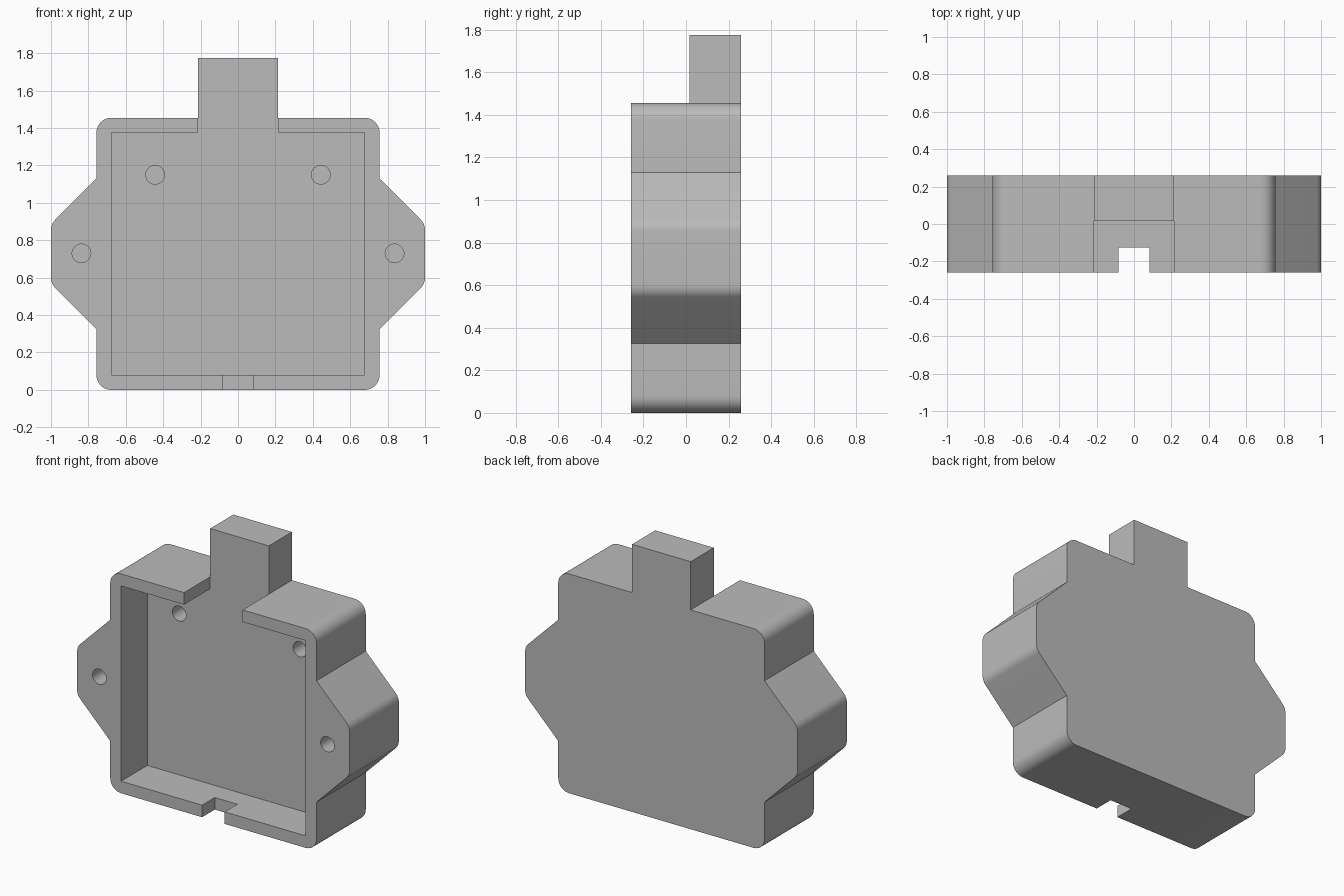
import bpy
import bmesh
from math import radians, tan, cos, sin, pi
from mathutils import Vector, Matrix

if "Cube" in bpy.data.objects:
    bpy.data.objects.remove(bpy.data.objects["Cube"])

BACK, FRONT, FLOOR = 0.258, -0.258, 0.016

grey = bpy.data.materials.new("plain grey")
grey.use_nodes = True
colour = (0.5, 0.5, 0.5, 1)
grey.diffuse_color = colour
grey.node_tree.nodes["Principled BSDF"].inputs["Base Color"].default_value = colour


def rounded(points, steps=10):
    """Outline in x, z from (x, z, radius) corners."""
    out = []
    for i, (x, z, r) in enumerate(points):
        p = Vector((x, z))
        if r == 0:
            out.append(p)
            continue
        a = (Vector(points[i - 1][:2]) - p).normalized()
        b = (Vector(points[(i + 1) % len(points)][:2]) - p).normalized()
        half = a.angle(b) / 2
        centre = p + (a + b).normalized() * (r / sin(half))
        start = p + a * (r / tan(half)) - centre
        end = p + b * (r / tan(half)) - centre
        sweep = start.angle_signed(end)
        for k in range(steps + 1):
            # angle_signed is clockwise, Matrix.Rotation is counter-clockwise
            out.append(centre + Matrix.Rotation(-sweep * k / steps, 2) @ start)
    return out


def prism(name, outline, y0, y1):
    """Extrude an x, z outline from y0 to y1."""
    bm = bmesh.new()
    face = bm.faces.new([bm.verts.new((p[0], y0, p[1])) for p in outline])
    new = bmesh.ops.extrude_face_region(bm, geom=[face])["geom"]
    moved = [v for v in new if isinstance(v, bmesh.types.BMVert)]
    bmesh.ops.translate(bm, verts=moved, vec=(0, y1 - y0, 0))
    bmesh.ops.recalc_face_normals(bm, faces=bm.faces)
    mesh = bpy.data.meshes.new(name)
    bm.to_mesh(mesh)
    bm.free()
    mesh.materials.append(grey)
    obj = bpy.data.objects.new(name, mesh)
    bpy.context.collection.objects.link(obj)
    return obj


def box(name, x, z0, z1, y0, y1):
    return prism(name, [(-x, z0), (x, z0), (x, z1), (-x, z1)], y0, y1)


def disc(name, x, z, r, y0, y1, sides=32):
    ring = [(x + r * cos(2 * pi * k / sides), z + r * sin(2 * pi * k / sides))
            for k in range(sides)]
    return prism(name, ring, y0, y1)


def combine(target, tool, operation):
    mod = target.modifiers.new(tool.name, "BOOLEAN")
    mod.object, mod.operation, mod.solver = tool, operation, "EXACT"
    bpy.context.view_layer.objects.active = target
    bpy.ops.object.modifier_apply(modifier=mod.name)
    bpy.data.objects.remove(tool)


# Housing with a mounting ear on each side
right_half = [(0.757, 0, 0.08), (0.757, 0.325, 0), (1, 0.568, 0.08),
              (1, 0.887, 0.08), (0.757, 1.13, 0), (0.757, 1.455, 0.08)]
left_half = [(-x, z, r) for x, z, r in reversed(right_half)]
housing = prism("housing", rounded(right_half + left_half), FRONT, BACK)

# Tab rising from the back plate
combine(housing, box("tab", 0.215, 1.2, 1.775, FLOOR, BACK), "UNION")

# Open tray, wide top gap in front of the tab, small bottom notch
combine(housing, box("tray_cutter", 0.677, 0.08, 1.375, -0.5, FLOOR), "DIFFERENCE")
combine(housing, box("top_gap_cutter", 0.215, 1.3, 1.9, -0.5, FLOOR), "DIFFERENCE")
combine(housing, box("notch_cutter", 0.083, -0.1, 0.15, -0.5, -0.125), "DIFFERENCE")

# Blind screw holes in the ears and the tray floor
for side in (-1, 1):
    combine(housing, disc("ear_hole", side * 0.837, 0.73, 0.05, -0.5, 0.1), "DIFFERENCE")
    combine(housing, disc("floor_hole", side * 0.443, 1.15, 0.05, -0.1, 0.18), "DIFFERENCE")

# Smooth rounded corners, sharp edges elsewhere
bpy.ops.object.select_all(action="DESELECT")
housing.select_set(True)
bpy.context.view_layer.objects.active = housing
bpy.ops.object.shade_smooth_by_angle(angle=radians(30))
